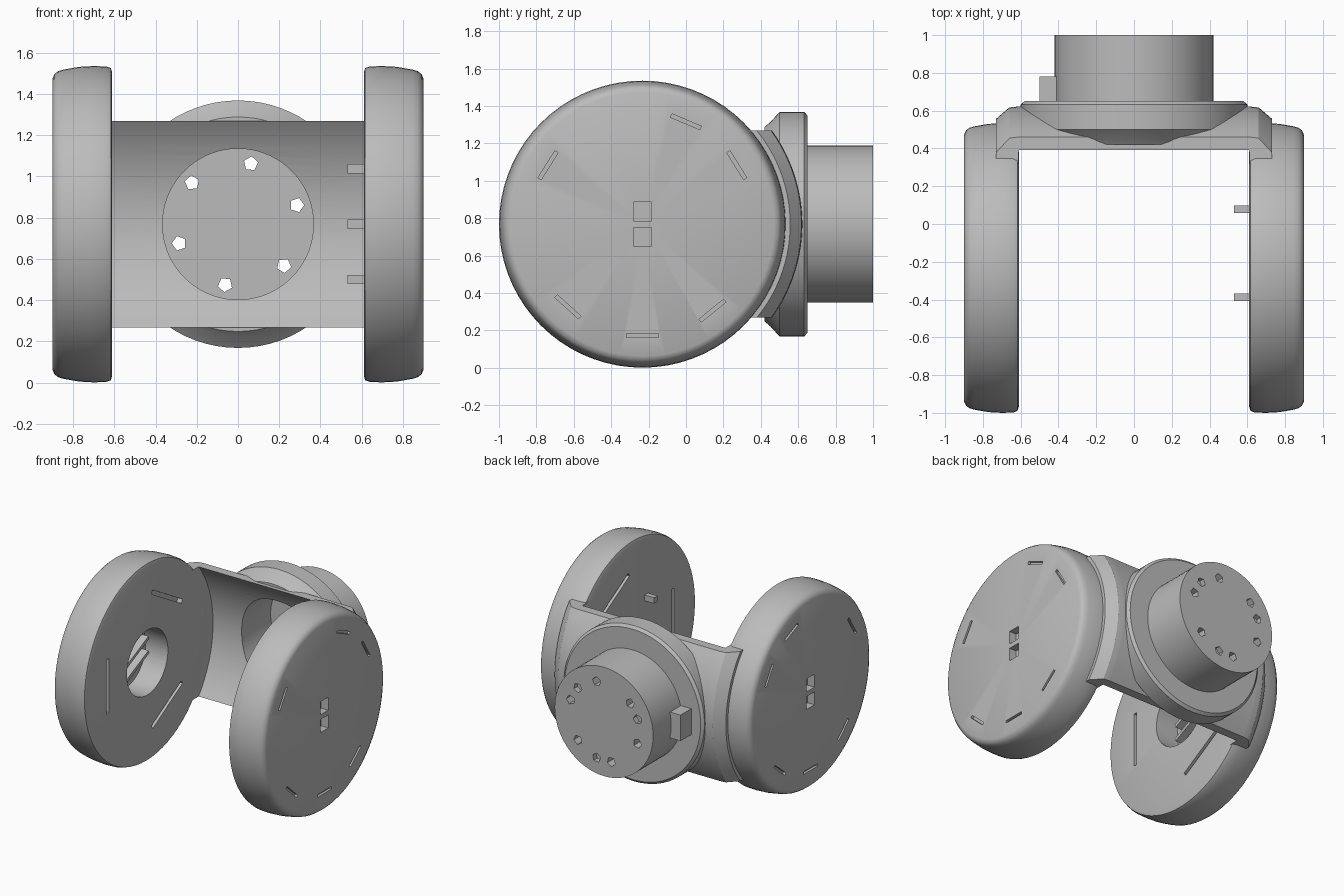
import bpy, bmesh, math
from mathutils import Vector, Matrix

if "Cube" in bpy.data.objects:
    bpy.data.objects.remove(bpy.data.objects["Cube"])

grey = bpy.data.materials.new("plain grey")
grey.use_nodes = True
grey.diffuse_color = (0.5, 0.5, 0.5, 1)
grey.node_tree.nodes["Principled BSDF"].inputs["Base Color"].default_value = (0.5, 0.5, 0.5, 1)

ZC = 0.768                          # height of all the axes
HUB = Vector((0, -0.233, ZC))       # axis of the side discs
CENTRE = Vector((0, 0, ZC))         # axis of the barrel
X, Y, Z = Vector((1, 0, 0)), Vector((0, 1, 0)), Vector((0, 0, 1))


def finish(name, bm):
    bmesh.ops.remove_doubles(bm, verts=bm.verts, dist=1e-5)
    bmesh.ops.recalc_face_normals(bm, faces=bm.faces)
    mesh = bpy.data.meshes.new(name)
    bm.to_mesh(mesh)
    bm.free()
    mesh.materials.append(grey)
    obj = bpy.data.objects.new(name, mesh)
    bpy.context.collection.objects.link(obj)
    return obj


def lathe(name, profile, origin, axis, steps=72, phase=0.0):
    """Spin (radius, distance) points around an axis."""
    bm = bmesh.new()
    side = Matrix.Rotation(phase, 3, axis) @ Z
    verts = [bm.verts.new(origin + axis * h + side * r) for r, h in profile]
    edges = [bm.edges.new(pair) for pair in zip(verts, verts[1:])]
    bmesh.ops.spin(bm, geom=verts + edges, cent=origin, axis=axis,
                   angle=math.tau, steps=steps, use_duplicate=False)
    return finish(name, bm)


def rod(name, r, h0, h1, origin, axis, steps=72, phase=0.0):
    return lathe(name, [(0, h0), (r, h0), (r, h1), (0, h1)], origin, axis, steps, phase)


def box(name, centre, size, turn=0.0):
    bm = bmesh.new()
    m = (Matrix.Translation(centre) @ Matrix.Rotation(turn, 4, 'X')
         @ Matrix.Diagonal((*size, 1)))
    bmesh.ops.create_cube(bm, size=1, matrix=m)
    return finish(name, bm)


def cut(target, cutters):
    for c in cutters:
        mod = target.modifiers.new("cut", 'BOOLEAN')
        mod.operation, mod.solver, mod.object = 'DIFFERENCE', 'EXACT', c
        bpy.context.view_layer.objects.active = target
        bpy.ops.object.modifier_apply(modifier=mod.name)
        bpy.data.objects.remove(c)


def around_hub(x, r, deg):
    a = math.radians(deg)
    return HUB + X * x + Y * (r * math.cos(a)) + Z * (r * math.sin(a))


# Side discs with rounded rims, slots and grooves
RIM = [(0, .61), (.735, .61), (.757, .617), (.765, .64), (.767, .70), (.763, .77),
       (.75, .845), (.742, .872), (.728, .89), (.705, .90), (0, .90)]
for s, side_name in ((1, "left"), (-1, "right")):
    disc = lathe(side_name + "_disc", RIM, HUB, X * s)
    cutters = []
    for dz in (-.068, .068):
        cutters.append(box("slot", HUB + X * s * .9 + Z * dz, (.12, .095, .1)))
    for deg in (32, 67, 148, 228, 270, 309):
        cutters.append(box("rim_mark", around_hub(s * .9, .595, deg),
                           (.04, .02, .17), math.radians(deg)))
    for deg in (60, 180, 300):
        cutters.append(box("groove", around_hub(s * .61, .48, deg),
                           (.08, .03, .42), math.radians(deg)))
    if s < 0:
        cutters.append(rod("bearing_hole", .25, .5, .80, HUB, -X))
    cut(disc, cutters)

# Ribs inside the round opening of the right disc
for off in (-.11, 0, .11):
    box("opening_rib", HUB + X * -.77 + Z * off, (.08, .42, .025), math.radians(25))

# Locating pegs on the inner face of the left disc
for deg in (0, 120, 240):
    box("peg", around_hub(.58, .31, deg), (.1, .04, .045))

# Curved bridge joining the discs: (x, inner radius, outer radius)
half = [(.61, .80, .855), (.612, .70, .855), (.66, .70, .85), (.73, .70, .79)]
sections = [(-x, a, b) for x, a, b in reversed(half)] + half
bm = bmesh.new()
N = 24
loops = []
for x, r_in, r_out in sections:
    ring = []
    for i in range(N + 1):
        z = -.5 + i / N
        ring.append((x, math.sqrt(r_out ** 2 - z * z), z))
    for i in range(N, -1, -1):
        z = -.5 + i / N
        ring.append((x, math.sqrt(r_in ** 2 - z * z), z))
    loops.append([bm.verts.new(HUB + Vector(p)) for p in ring])
for a, b in zip(loops, loops[1:]):
    for i in range(len(a)):
        j = (i + 1) % len(a)
        bm.faces.new((a[i], a[j], b[j], b[i]))
for ring in (loops[0], loops[-1]):
    for i in range(N):
        bm.faces.new((ring[i], ring[i + 1], ring[-2 - i], ring[-1 - i]))
bridge = finish("bridge", bm)
cut(bridge, [rod("bore", .366, .3, .8, CENTRE, Y)])

# Round flange, hollowed to follow the bridge
flange = lathe("flange", [(0, .42), (.52, .42), (.545, .45), (.6, .50), (.6, .632),
                          (.58, .65), (0, .65)], CENTRE, Y)
cut(flange, [rod("hollow", .802, -1, 1, HUB, X, 128),
             rod("bore", .366, .3, .8, CENTRE, Y)])

# Barrel: a cup open to the front, with bolt holes in its end
barrel = lathe("barrel", [(.366, .60), (.42, .60), (.42, 1.0), (0, 1.0), (0, .92),
                          (.366, .92), (.366, .60)], CENTRE, Y)
bolts = []
for k in range(9):
    through = k < 6
    a = math.radians(18 + 60 * k if through else 42 + 120 * k)
    spot = CENTRE + Vector((.3 * math.cos(a), 0, .3 * math.sin(a)))
    bolts.append(rod("bolt_hole", .036, .85 if through else .96, 1.1, spot, Y, 5, a))
cut(barrel, bolts)

# Key tab beside the barrel
box("key_tab", Vector((-.455, .71, ZC)), (.09, .14, .2))

# Smooth shading with sharp edges kept
for obj in bpy.context.collection.objects:
    if obj.type == 'MESH' and grey.name in obj.data.materials:
        bpy.ops.object.select_all(action='DESELECT')
        obj.select_set(True)
        bpy.context.view_layer.objects.active = obj
        bpy.ops.object.shade_smooth_by_angle(angle=math.radians(30))
